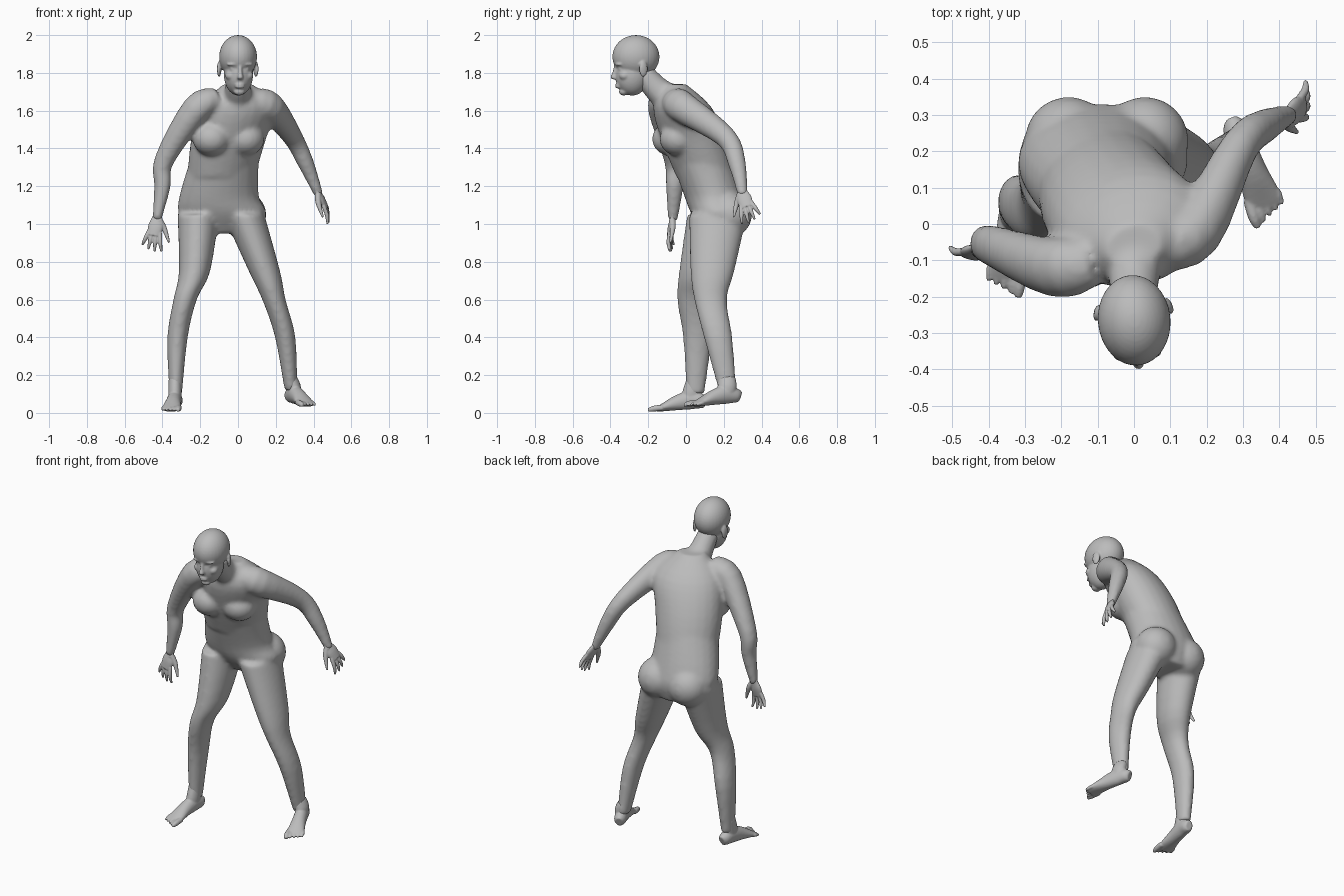
import bpy, bmesh, math
from mathutils import Vector, Matrix

cube = bpy.data.objects.get("Cube")
if cube:
    bpy.data.objects.remove(cube)

skin = bpy.data.materials.new("grey_skin")
skin.use_nodes = True
GREY = (0.5, 0.5, 0.5, 1)
skin.diffuse_color = GREY
skin.node_tree.nodes["Principled BSDF"].inputs["Base Color"].default_value = GREY
RIGHTWARD = Vector((1, 0, 0))
UP = Vector((0, 0, 1))


def resample(rows, steps=4):
    """Smooth spline through rows of position and radii."""
    vectors = [Vector(row) for row in rows]
    last = len(vectors) - 1
    smooth = []
    for i in range(last):
        start, end = vectors[i], vectors[i + 1]
        leave = (end - vectors[max(i - 1, 0)]) / 2
        arrive = (vectors[min(i + 2, last)] - start) / 2
        for step in range(steps):
            t = step / steps
            ease = t * t * (3 - 2 * t)
            smooth.append(start.lerp(end, ease) + leave * t * (1 - t) ** 2
                          - arrive * t * t * (1 - t))
    return smooth + [vectors[last]]


def tube(bm, rows, side=RIGHTWARD, normal=None, segments=24):
    """Loft ellipses (x, y, z, radius along side, other radius)."""
    rows = resample(rows)
    points = [Vector(row[:3]) for row in rows]
    last = len(points) - 1
    rings = []
    for i, (point, row) in enumerate(zip(points, rows)):
        axis = normal or (points[min(i + 1, last)] - points[max(i - 1, 0)]).normalized()
        wide = (side - axis * side.dot(axis)).normalized()
        deep = axis.cross(wide)
        ring = []
        for k in range(segments):
            angle = k * math.tau / segments
            offset = wide * row[3] * math.cos(angle) + deep * row[4] * math.sin(angle)
            ring.append(bm.verts.new(point + offset))
        rings.append(ring)
    for lower, upper in zip(rings, rings[1:]):
        for k in range(segments):
            bm.faces.new((lower[k - 1], lower[k], upper[k], upper[k - 1]))
    bm.faces.new(rings[0][::-1])
    bm.faces.new(rings[-1])


def limb(bm, joints, radii, depth=1.0, side=RIGHTWARD, normal=None, segments=24):
    """Tube through joints whose sections all share one depth to width ratio."""
    rows = [(*joint, radius, radius * depth) for joint, radius in zip(joints, radii)]
    tube(bm, rows, side, normal, segments)


def blob(bm, centre, radii, yaw=0.0):
    matrix = (Matrix.Translation(centre) @ Matrix.Rotation(yaw, 4, "Z")
              @ Matrix.Diagonal((*radii, 1)))
    bmesh.ops.create_uvsphere(bm, u_segments=32, v_segments=20, radius=1, matrix=matrix)


def finish(bm, name, voxel, iterations):
    """Fuse the overlapping volumes into one smooth skin."""
    bmesh.ops.recalc_face_normals(bm, faces=bm.faces)
    mesh = bpy.data.meshes.new(name)
    bm.to_mesh(mesh)
    bm.free()
    mesh.materials.append(skin)
    part = bpy.data.objects.new(name, mesh)
    bpy.context.collection.objects.link(part)
    fuse = part.modifiers.new("fuse", "REMESH")
    fuse.mode = "VOXEL"
    fuse.voxel_size = voxel
    fuse.use_smooth_shade = True
    relax = part.modifiers.new("relax", "SMOOTH")
    relax.factor = 0.5
    relax.iterations = iterations


# Pelvis and waist, then the chest turned a little to its right
body = bmesh.new()
turn = 0.25
chest_side = Vector((math.cos(turn), math.sin(turn), 0))
tube(body, [(-.08, .2, .95, .13, .1), (-.08, .18, 1.05, .23, .15),
            (-.1, .15, 1.15, .21, .16), (-.07, .08, 1.35, .18, .16)], RIGHTWARD, UP)
tube(body, [(-.09, .11, 1.25, .18, .16), (-.05, .04, 1.45, .2, .17),
            (0, -.02, 1.62, .2, .15), (0, -.06, 1.74, .08, .06)], chest_side, UP)
for breast in ((-.14, -.08, 1.45), (.04, -.04, 1.45)):
    blob(body, breast, (.1, .1, .09), turn)
for buttock in ((-.18, .23, 1.05), (.03, .23, 1.05)):
    blob(body, buttock, (.12, .12, .12))

# Neck
limb(body, [(0, -.06, 1.64), (0, -.15, 1.71), (0, -.23, 1.8)], (.09, .07, .06))

# Arms: collar, shoulder, elbow, forearm, wrist
arm_radii = (.07, .075, .052, .043, .024)
limb(body, [(.08, -.05, 1.65), (.17, -.02, 1.62), (.29, .21, 1.46),
            (.36, .27, 1.32), (.43, .3, 1.15)], arm_radii, 1.1)
limb(body, [(-.12, -.1, 1.65), (-.22, -.12, 1.61), (-.39, -.06, 1.34),
            (-.4, -.06, 1.2), (-.43, -.07, 1.02)], arm_radii, 1.1, chest_side)

# Legs: hip, thigh, knee, calf, ankle
leg_radii = (.11, .083, .062, .054, .034)
limb(body, [(.03, .17, 1.05), (.14, .14, .75), (.19, .13, .6),
            (.25, .17, .4), (.28, .22, .12)], leg_radii, 1.4, RIGHTWARD, UP)
limb(body, [(-.21, .16, 1.05), (-.23, .08, .75), (-.28, .04, .6),
            (-.32, .06, .4), (-.33, .05, .1)], leg_radii, 1.4, RIGHTWARD, UP)
finish(body, "body", .012, 8)

# Head: skull, face, chin, nose and lips
head = bmesh.new()
blob(head, (0, -.265, 1.885), (.1, .125, .115))
blob(head, (0, -.285, 1.79), (.077, .09, .11))
blob(head, (0, -.33, 1.7), (.03, .025, .02))
limb(head, [(0, -.37, 1.84), (0, -.378, 1.8), (0, -.382, 1.775), (0, -.37, 1.765)],
     (.01, .011, .017, .012), 1.2, RIGHTWARD, UP, 12)
for lip in (1.738, 1.725):
    blob(head, (0, -.36, lip), (.026, .015, .007))
# Eyes, brows, cheeks and ears on both sides
for s in (-1, 1):
    blob(head, (s * .036, -.35, 1.82), (.016, .014, .01))
    blob(head, (s * .04, -.36, 1.845), (.032, .018, .008), s * .3)
    blob(head, (s * .045, -.33, 1.785), (.03, .03, .025))
    blob(head, (s * .098, -.235, 1.82), (.011, .024, .042), s * .3)
bmesh.ops.rotate(head, verts=head.verts, cent=(0, -.26, 1.8),
                 matrix=Matrix.Rotation(.1, 3, "Z"))
finish(head, "head", .006, 4)


def hand(name, wrist, along, across, palm_sign):
    """Palm, four spread fingers and a thumb; across points to the thumb."""
    bm = bmesh.new()
    along = Vector(along).normalized()
    across = Vector(across)
    across = (across - along * across.dot(along)).normalized()
    palm = along.cross(across) * palm_sign

    def at(reach, shift, curl=0):
        return Vector(wrist) + along * reach + across * shift + palm * curl

    limb(bm, [at(-.03, 0), at(0, 0), at(.05, 0), at(.1, 0)],
         (.025, .027, .04, .034), .45, across)
    for k in range(4):
        shift = (1.5 - k) * .02
        length = .09 - .006 * (k - 1) ** 2
        limb(bm, [at(.08, shift), at(.09 + length / 2, shift * 1.4, .004),
                  at(.09 + length, shift * 1.8, .02)],
             (.011, .011, .006), 1, across, None, 12)
    limb(bm, [at(.01, .01), at(.05, .045, .015), at(.12, .085, .02)],
         (.018, .015, .006), 1, across, None, 12)
    finish(bm, name, .004, 3)


hand("left_hand", (.42, .295, 1.175), (.4, .26, -.8), (-.1, -1, -.25), 1)
hand("right_hand", (-.427, -.07, 1.035), (-.2, -.15, -1), (1, -.15, 0), -1)


def foot(name, ankle, heel, toe, inner):
    """Lofted foot with five toes; inner is the sign of the big toe side."""
    bm = bmesh.new()
    heel, toe = Vector(heel), Vector(toe)
    side = (toe - heel).cross(UP).normalized()
    side *= inner * math.copysign(1, side.x)

    def at(reach, shift, height):
        return heel.lerp(toe, reach) + side * shift + UP * height

    profile = ((0, .02, .03), (.07, .034, .038), (.25, .038, .05), (.5, .041, .04),
               (.75, .05, .021), (.86, .045, .012))
    tube(bm, [(*at(reach, 0, height), width, height) for reach, width, height in profile], side)
    limb(bm, [ankle, at(.24, 0, .09), at(.27, 0, .05)], (.034, .036, .034), 1.4)
    for k in range(5):
        shift = .038 - k * .0195
        reach = 1 - .03 * k
        radius = .011 if k else .016
        limb(bm, [at(.74, shift, .02), at(reach - .1, shift * 1.1, .018),
                  at(reach, shift * 1.1, .012)],
             (radius, radius, radius * .6), 1, side, None, 12)
    finish(bm, name, .005, 3)


foot("left_foot", (.28, .215, .18), (.27, .285, .055), (.38, .005, .028), -1)
foot("right_foot", (-.333, .053, .18), (-.325, .105, .025), (-.36, -.197, .002), 1)
